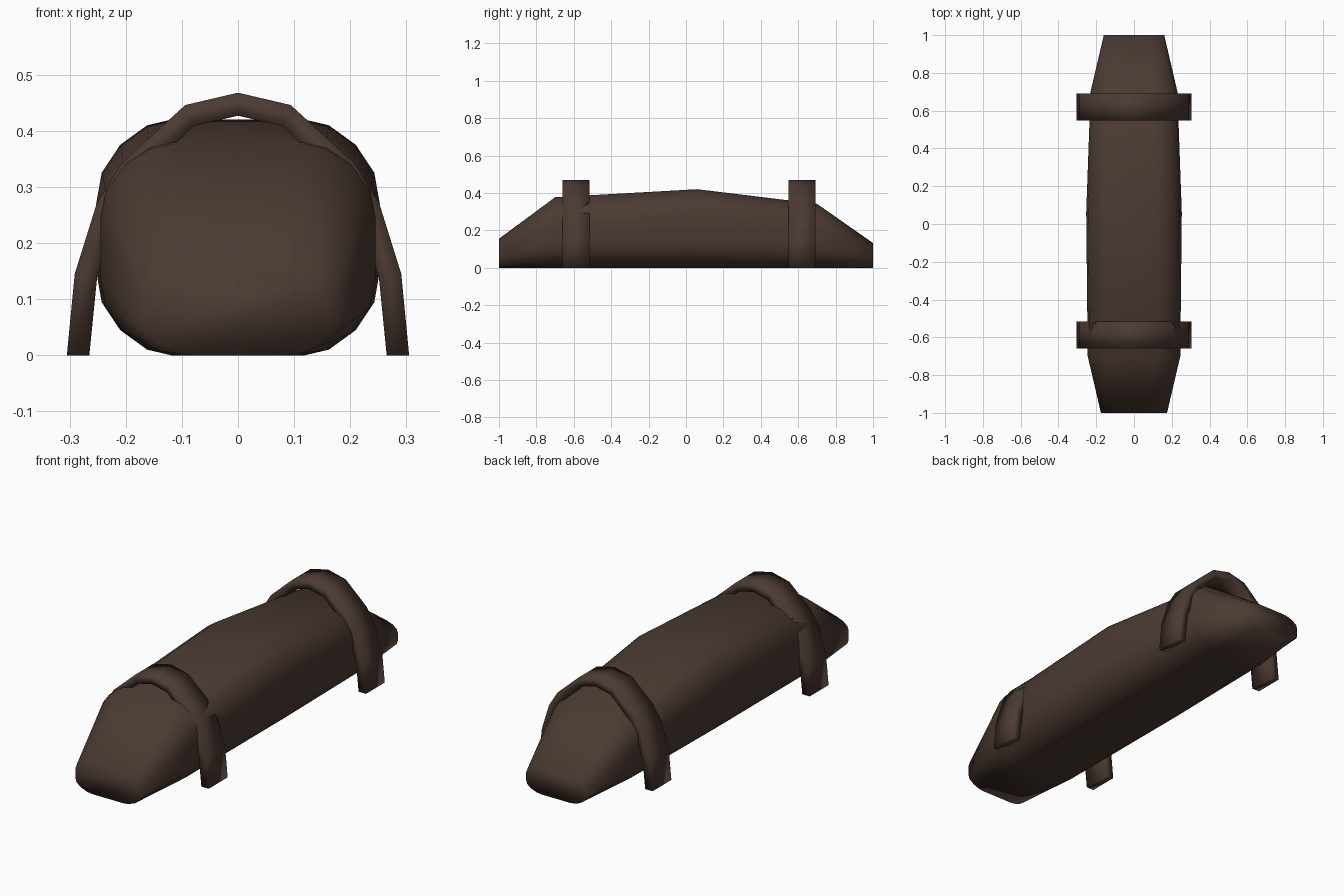
import bpy, bmesh

if "Cube" in bpy.data.objects:
    bpy.data.objects.remove(bpy.data.objects["Cube"])

brown = bpy.data.materials.new("dark_brown")
brown.diffuse_color = (0.070, 0.042, 0.032, 1)
brown.use_nodes = True
brown.node_tree.nodes["Principled BSDF"].inputs["Base Color"].default_value = brown.diffuse_color


def loft(name, rings, closed_ends=True):
    """Skin a list of equal-length closed rings and cap both ends."""
    bm = bmesh.new()
    loops = [[bm.verts.new(p) for p in ring] for ring in rings]
    for a, b in zip(loops, loops[1:]):
        for i in range(len(a)):
            j = (i + 1) % len(a)
            bm.faces.new((a[i], a[j], b[j], b[i]))
    if closed_ends:
        bm.faces.new(loops[0])
        bm.faces.new(loops[-1])
    bmesh.ops.recalc_face_normals(bm, faces=bm.faces)
    for f in bm.faces:
        f.smooth = True
    me = bpy.data.meshes.new(name)
    bm.to_mesh(me)
    bm.free()
    me.materials.append(brown)
    ob = bpy.data.objects.new(name, me)
    bpy.context.collection.objects.link(ob)
    return ob


# Body: rounded box section, scaled along y
corner = [(0.47, 0), (0.64, 0.024), (0.83, 0.107), (0.96, 0.225), (1.0, 0.36)]
right = corner + [(x, 1 - z) for x, z in reversed(corner)]
section = right + [(-x, z) for x, z in reversed(right)]
stations = [  # y, half width, height
    (-1.0, 0.175, 0.155),
    (-0.70, 0.245, 0.377),
    (0.06, 0.253, 0.42),
    (0.70, 0.23, 0.342),
    (1.0, 0.16, 0.132),
]
loft("body", [[(x * w, y, z * h) for x, z in section] for y, w, h in stations])

# Hoops: flat strap arched over the body, standing on the ground
outer = [(0.305, 0), (0.291, 0.145), (0.252, 0.27), (0.207, 0.343), (0.094, 0.446), (0, 0.468)]
inner = [(0.265, 0), (0.251, 0.14), (0.215, 0.25), (0.174, 0.317), (0.078, 0.409), (0, 0.427)]


def full_arch(half):
    return half + [(-x, z) for x, z in reversed(half[:-1])]


for name, y0, y1 in (("front_hoop", -0.66, -0.515), ("back_hoop", 0.548, 0.692)):
    rings = [[(ox, y0, oz), (ox, y1, oz), (ix, y1, iz), (ix, y0, iz)]
             for (ox, oz), (ix, iz) in zip(full_arch(outer), full_arch(inner))]
    loft(name, rings)
